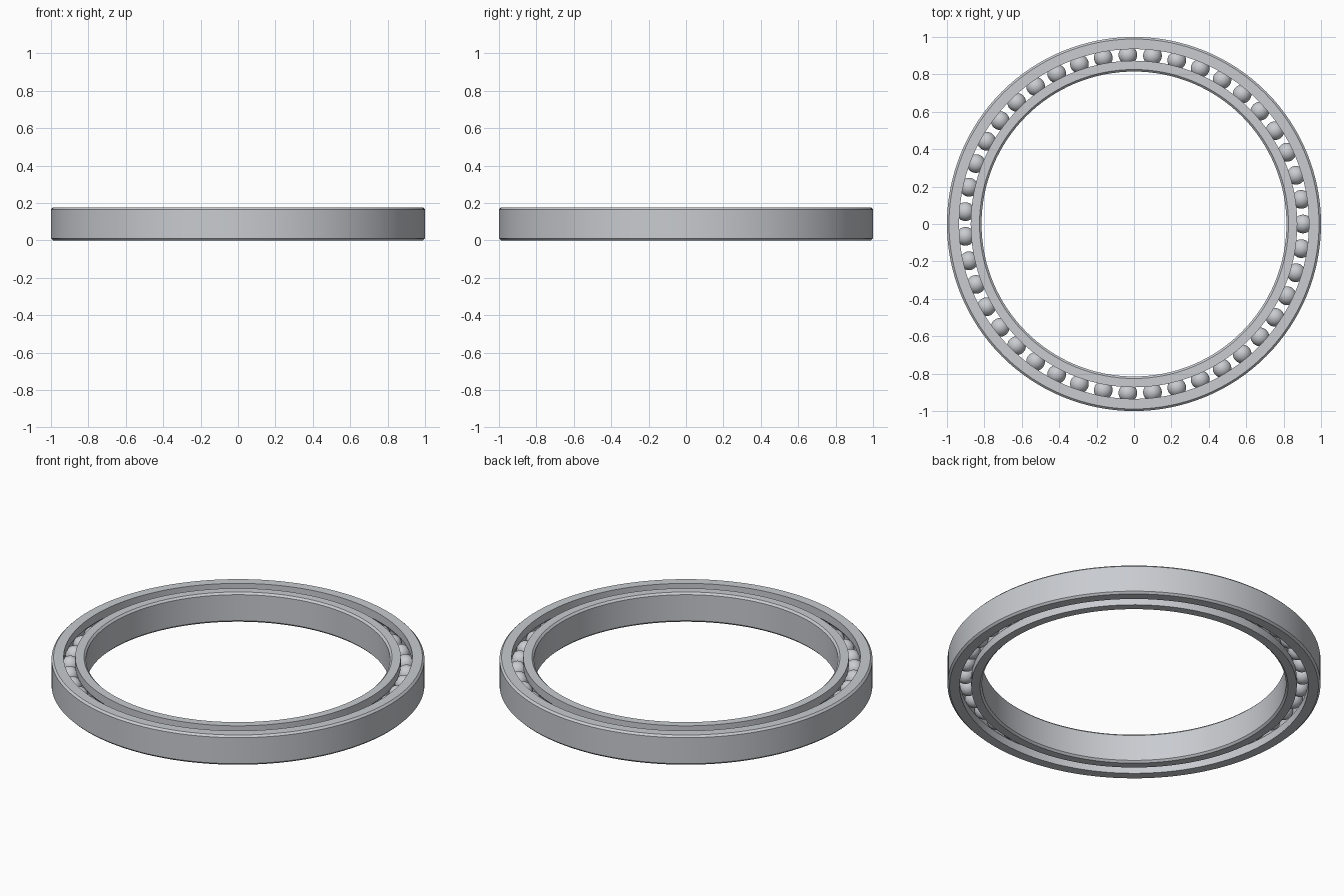
import bpy
import bmesh
from math import sin, cos, pi, tau, asin, sqrt
from mathutils import Matrix

cube = bpy.data.objects.get("Cube")
if cube:
    bpy.data.objects.remove(cube, do_unlink=True)

HEIGHT = 0.176
MID = HEIGHT / 2
BEVEL = 0.011
PITCH_RADIUS = 0.904     # circle the balls run on
HALF_GAP = 0.031         # half the opening between the two rings
BALL_RADIUS = 0.05
BALL_COUNT = 43
SEGMENTS = 128


def make_material(name, colour):
    mat = bpy.data.materials.new(name)
    mat.use_nodes = True
    mat.diffuse_color = colour
    mat.node_tree.nodes["Principled BSDF"].inputs["Base Color"].default_value = colour
    return mat


steel = make_material("brushed steel", (0.58, 0.60, 0.63, 1))


def finish(name, bm):
    bmesh.ops.recalc_face_normals(bm, faces=bm.faces)
    mesh = bpy.data.meshes.new(name)
    bm.to_mesh(mesh)
    bm.free()
    mesh.materials.append(steel)
    obj = bpy.data.objects.new(name, mesh)
    bpy.context.collection.objects.link(obj)
    bpy.ops.object.select_all(action="DESELECT")
    obj.select_set(True)
    bpy.context.view_layer.objects.active = obj
    bpy.ops.object.shade_smooth_by_angle(angle=pi / 6)
    return obj


def make_ring(name, back_radius, side):
    """Race ring: bevelled back wall, grooved wall facing the balls."""
    front = PITCH_RADIUS + side * HALF_GAP
    back = back_radius
    groove = BALL_RADIUS + 0.001
    reach = asin(sqrt(groove ** 2 - HALF_GAP ** 2) / groove)
    profile = [(front, HEIGHT), (back - side * BEVEL, HEIGHT), (back, HEIGHT - BEVEL),
               (back, BEVEL), (back - side * BEVEL, 0), (front, 0)]
    # Circular groove, from bottom to top
    steps = 10
    for i in range(steps + 1):
        a = reach * (2 * i / steps - 1)
        profile.append((PITCH_RADIUS + side * groove * cos(a), MID + groove * sin(a)))
    # Sweep the closed profile around the axis
    bm = bmesh.new()
    loops = []
    for s in range(SEGMENTS):
        t = tau * s / SEGMENTS
        loops.append([bm.verts.new((r * cos(t), r * sin(t), z)) for r, z in profile])
    count = len(profile)
    for s in range(SEGMENTS):
        a, b = loops[s], loops[(s + 1) % SEGMENTS]
        for i in range(count):
            j = (i + 1) % count
            bm.faces.new((a[i], a[j], b[j], b[i]))
    return finish(name, bm)


# Inner and outer race rings
make_ring("outer_ring", 1.0, 1)
make_ring("inner_ring", 0.815, -1)

# Balls evenly spaced in the groove
bm = bmesh.new()
for i in range(BALL_COUNT):
    place = Matrix.Rotation(tau * i / BALL_COUNT, 4, "Z") @ Matrix.Translation((PITCH_RADIUS, 0, MID))
    bmesh.ops.create_uvsphere(bm, u_segments=28, v_segments=16, radius=BALL_RADIUS, matrix=place)
finish("bearing_balls", bm)
